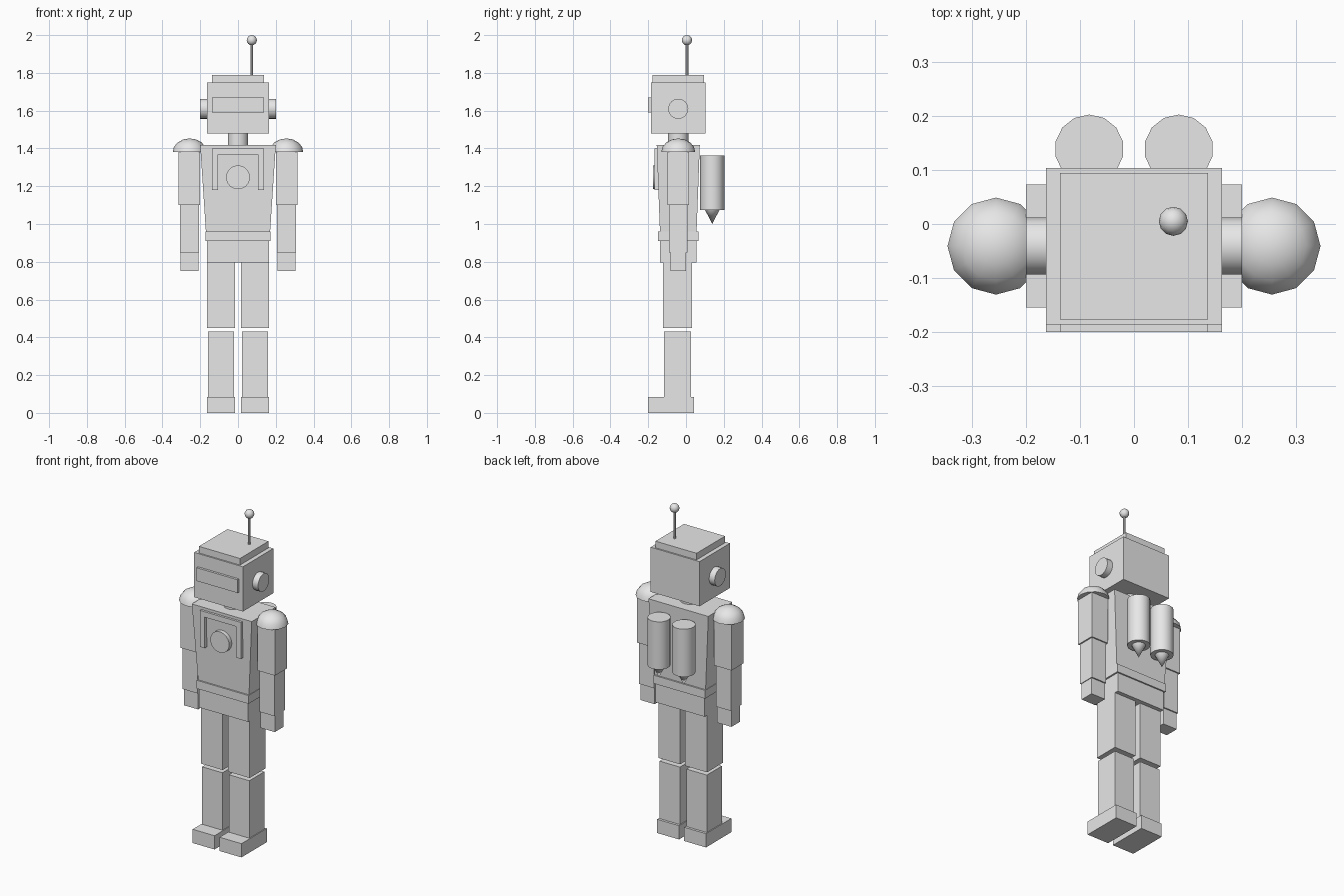
import bpy, bmesh
from math import pi
from mathutils import Matrix, Vector

cube = bpy.data.objects.get("Cube")
if cube:
    bpy.data.objects.remove(cube, do_unlink=True)

grey = bpy.data.materials.new("plain_grey")
grey.use_nodes = True
grey.diffuse_color = (0.8, 0.8, 0.8, 1)
grey.node_tree.nodes["Principled BSDF"].inputs["Base Color"].default_value = (0.8, 0.8, 0.8, 1)

MID = -0.041  # depth of the body's centre line


def finish(name, bm, smooth=False):
    bmesh.ops.recalc_face_normals(bm, faces=bm.faces)
    mesh = bpy.data.meshes.new(name)
    bm.to_mesh(mesh)
    bm.free()
    mesh.materials.append(grey)
    obj = bpy.data.objects.new(name, mesh)
    bpy.context.collection.objects.link(obj)
    if smooth:
        bpy.ops.object.select_all(action="DESELECT")
        obj.select_set(True)
        bpy.context.view_layer.objects.active = obj
        bpy.ops.object.shade_smooth_by_angle(angle=0.7)
    return obj


def box(name, x, y, z, taper=1):
    """Box between (min, max) pairs; taper shrinks the bottom."""
    bm = bmesh.new()
    bmesh.ops.create_cube(bm, size=1)
    for v in bm.verts:
        s = taper if v.co.z < 0 else 1
        v.co = Vector((sum(x) / 2 + v.co.x * s * (x[1] - x[0]),
                       sum(y) / 2 + v.co.y * s * (y[1] - y[0]),
                       sum(z) / 2 + v.co.z * (z[1] - z[0])))
    return finish(name, bm)


def tube(name, centre, r1, r2, depth, axis="Z", sides=14):
    """Cylinder or cone along an axis."""
    bm = bmesh.new()
    turn = {"Z": Matrix(), "X": Matrix.Rotation(pi / 2, 4, "Y"),
            "Y": Matrix.Rotation(pi / 2, 4, "X")}[axis]
    bmesh.ops.create_cone(bm, cap_ends=True, segments=sides, radius1=r1, radius2=r2,
                          depth=depth, matrix=Matrix.Translation(centre) @ turn)
    bmesh.ops.remove_doubles(bm, verts=bm.verts, dist=1e-5)
    return finish(name, bm, True)


def ball(name, centre, radius, height, half=False):
    """Sphere, or a dome with a flat underside."""
    bm = bmesh.new()
    bmesh.ops.create_uvsphere(bm, u_segments=12, v_segments=8, radius=1)
    if half:
        cut = bmesh.ops.bisect_plane(bm, geom=bm.verts[:] + bm.edges[:] + bm.faces[:],
                                     dist=1e-4, plane_co=(0, 0, 0), plane_no=(0, 0, 1),
                                     clear_inner=True)
        bmesh.ops.holes_fill(bm, edges=[e for e in bm.edges if e.is_boundary])
    bmesh.ops.scale(bm, vec=(radius, radius, height), verts=bm.verts)
    bmesh.ops.translate(bm, vec=centre, verts=bm.verts)
    return finish(name, bm, True)


def wide(half):
    return (-half, half)


def deep(half):
    return (MID - half, MID + half)


# Head
box("head", wide(0.163), deep(0.145), (1.48, 1.75))
box("head_cap", wide(0.137), deep(0.136), (1.75, 1.79))
box("visor", wide(0.137), (-0.2, -0.18), (1.59, 1.67))
tube("antenna_rod", (0.073, 0.005, 1.87), 0.007, 0.007, 0.18, sides=8)
ball("antenna_ball", (0.073, 0.005, 1.973), 0.027, 0.027)
tube("neck", (0, MID, 1.45), 0.055, 0.055, 0.07)

# Torso
box("torso", wide(0.2), deep(0.114), (0.96, 1.417), taper=0.85)
box("belt", wide(0.173), deep(0.106), (0.91, 0.96))
box("hips", wide(0.163), deep(0.097), (0.795, 0.91))

# Chest bracket and dial
box("chest_bar", wide(0.137), (-0.168, -0.14), (1.367, 1.4))
tube("chest_dial", (0, -0.157, 1.247), 0.063, 0.063, 0.036, "Y", 24)

# Paired parts
for side, s in (("left", 1), ("right", -1)):
    def span(a, b):
        return tuple(sorted((s * a, s * b)))

    tube(side + "_ear", (s * 0.18, MID, 1.61), 0.053, 0.053, 0.04, "X", 24)
    box(side + "_chest_strip", span(0.105, 0.137), (-0.168, -0.14), (1.18, 1.367))

    ball(side + "_shoulder", (s * 0.256, MID, 1.38), 0.09, 0.073, half=True)
    box(side + "_upper_arm", span(0.2, 0.316), deep(0.058), (1.1, 1.38))
    box(side + "_forearm", span(0.206, 0.308), deep(0.05), (0.85, 1.1))
    box(side + "_hand", span(0.209, 0.304), deep(0.042), (0.75, 0.85))

    box(side + "_thigh", span(0.017, 0.163), (-0.122, 0.032), (0.45, 0.795))
    box(side + "_shin", span(0.022, 0.158), (-0.117, 0.027), (0.08, 0.43))
    box(side + "_foot", span(0.017, 0.163), (-0.2, 0.042), (0, 0.083))

    tube(side + "_tank", (s * 0.083, 0.139, 1.219), 0.064, 0.064, 0.288)
    tube(side + "_tank_nozzle", (s * 0.083, 0.139, 1.038), 0, 0.039, 0.076)
